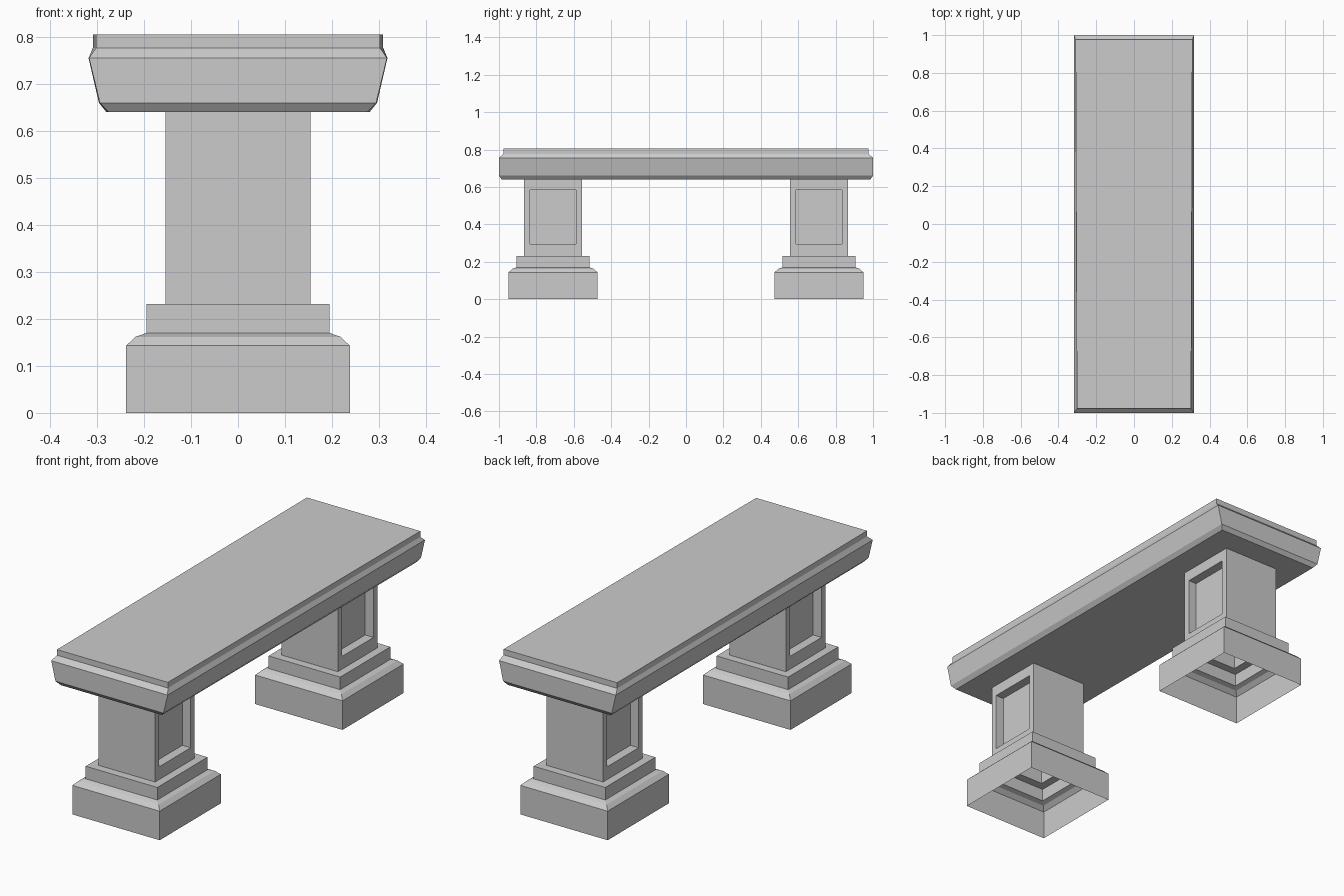
import bpy, bmesh

if "Cube" in bpy.data.objects:
    bpy.data.objects.remove(bpy.data.objects["Cube"])


def loft(bm, rings, cap_bottom, cap_top):
    """Stack rectangular rings: (z, half x at front, half x at back, half y)."""
    loops = [[bm.verts.new(p) for p in
              ((-f, -y, z), (f, -y, z), (b, y, z), (-b, y, z))]
             for z, f, b, y in rings]
    for lo, hi in zip(loops, loops[1:]):
        for i in range(4):
            j = (i + 1) % 4
            bm.faces.new((lo[i], lo[j], hi[j], hi[i]))
    if cap_bottom:
        bm.faces.new(loops[0][::-1])
    if cap_top:
        bm.faces.new(loops[-1])
    bm.normal_update()


def finish(bm, name, y=0.0):
    mesh = bpy.data.meshes.new(name)
    bm.to_mesh(mesh)
    bm.free()
    ob = bpy.data.objects.new(name, mesh)
    ob.location.y = y
    bpy.context.collection.objects.link(ob)
    return ob


# Seat slab: bevelled underside, flared sides, stepped top edge
bm = bmesh.new()
loft(bm, [(0.64, 0.275, 0.28, 0.985), (0.66, 0.294, 0.296, 1.0),
          (0.755, 0.317, 0.318, 1.0), (0.777, 0.302, 0.309, 0.977),
          (0.805, 0.302, 0.309, 0.977)], True, True)
finish(bm, "seat")

# Pedestals: hollow stepped shells with a recessed panel on each long side
LEG = [(0.0, 0.238), (0.143, 0.238), (0.162, 0.218), (0.17, 0.195),
       (0.232, 0.195), (0.232, 0.154), (0.64, 0.154)]
for name, y in (("front_pedestal", -0.711), ("back_pedestal", 0.711)):
    bm = bmesh.new()
    loft(bm, [(z, h, h, h) for z, h in LEG], False, False)
    panels = [f for f in bm.faces
              if abs(f.normal.x) > 0.9 and f.calc_center_median().z > 0.3]
    bmesh.ops.inset_individual(bm, faces=panels, thickness=0.044)
    for f in panels:
        for v in f.verts:
            v.co.z = 0.295 if v.co.z < 0.436 else 0.585
    for f in panels:
        side = 1 if f.calc_center_median().x > 0 else -1
        new = bmesh.ops.extrude_discrete_faces(bm, faces=[f])["faces"][0]
        bmesh.ops.translate(bm, verts=new.verts, vec=(-side * 0.045, 0, 0))
    finish(bm, name, y)
